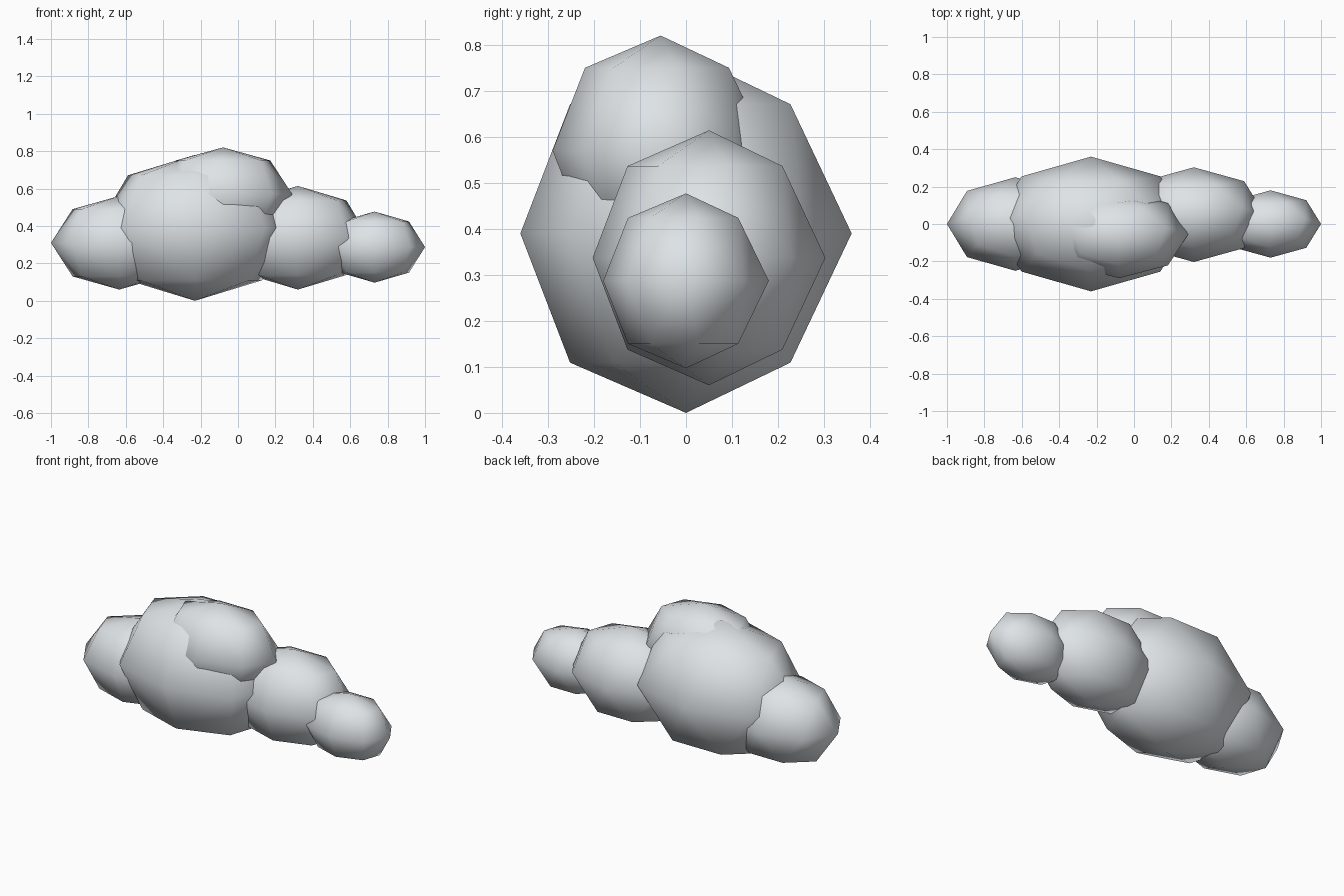
import bpy
import bmesh
from math import sin, cos, tau

cube = bpy.data.objects.get("Cube")
if cube:
    bpy.data.objects.remove(cube, do_unlink=True)

# Single pale material
pale = bpy.data.materials.new("cloud_white")
pale.use_nodes = True
colour = (0.75, 0.79, 0.82, 1.0)
pale.diffuse_color = colour
pale.node_tree.nodes["Principled BSDF"].inputs["Base Color"].default_value = colour


def ring(count, radius, z):
    """Level ring of points, the first one facing the front."""
    angles = [tau * i / count for i in range(count)]
    return [(radius * sin(a), -radius * cos(a), z) for a in angles]


# Unit puff: eight-sided equator, seven-sided upper and lower rings, two poles
UNIT_PUFF = [(0, 0, 1), (0, 0, -1)] + ring(8, 1, 0) + ring(7, 0.7, 0.72) + ring(7, 0.7, -0.72)


def add_puff(name, centre, radii):
    """Low-poly rounded ellipsoid with smooth shading."""
    bm = bmesh.new()
    for point in UNIT_PUFF:
        bm.verts.new([p * r for p, r in zip(point, radii)])
    bmesh.ops.convex_hull(bm, input=bm.verts[:])
    bmesh.ops.recalc_face_normals(bm, faces=bm.faces[:])
    for face in bm.faces:
        face.smooth = True
    mesh = bpy.data.meshes.new(name)
    bm.to_mesh(mesh)
    bm.free()
    mesh.materials.append(pale)
    puff = bpy.data.objects.new(name, mesh)
    puff.location = centre
    bpy.context.collection.objects.link(puff)


# Overlapping puffs of the cloud
add_puff("main_puff", (-0.23, 0, 0.39), (0.525, 0.36, 0.39))
add_puff("top_puff", (-0.08, -0.055, 0.57), (0.37, 0.235, 0.25))
add_puff("right_end_puff", (-0.635, 0, 0.31), (0.365, 0.25, 0.25))
add_puff("left_puff", (0.32, 0.05, 0.337), (0.38, 0.253, 0.277))
add_puff("left_end_puff", (0.73, 0, 0.287), (0.27, 0.18, 0.19))
